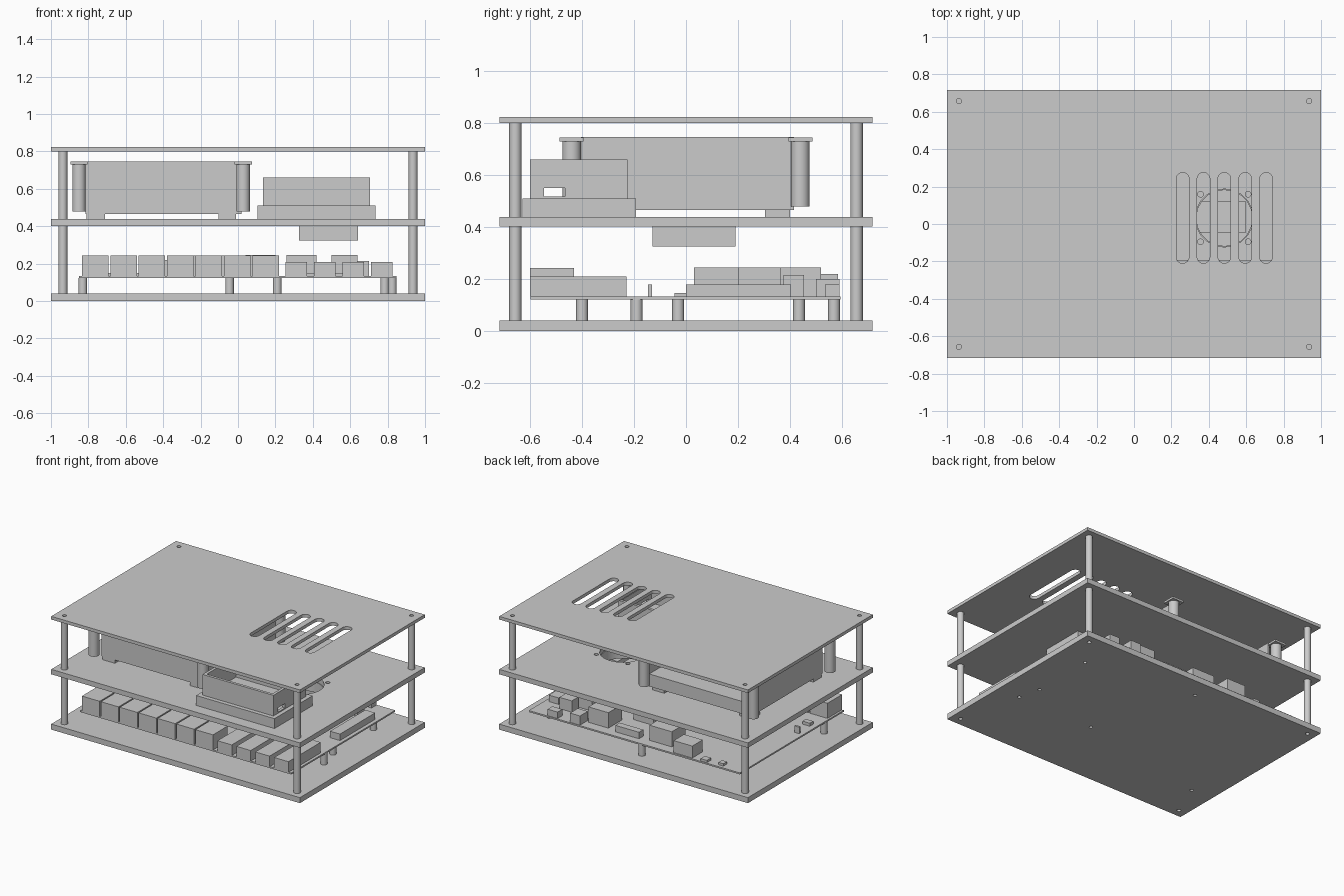
import bpy, bmesh, math
from mathutils import Matrix

cube = bpy.data.objects.get("Cube")
if cube:
    bpy.data.objects.remove(cube, do_unlink=True)

grey = bpy.data.materials.new("plain_grey")
grey.use_nodes = True
grey.diffuse_color = (0.6, 0.6, 0.6, 1)
grey.node_tree.nodes["Principled BSDF"].inputs["Base Color"].default_value = (0.6, 0.6, 0.6, 1)


def finish(name, bm):
    mesh = bpy.data.meshes.new(name)
    bm.to_mesh(mesh)
    bm.free()
    mesh.materials.append(grey)
    obj = bpy.data.objects.new(name, mesh)
    bpy.context.collection.objects.link(obj)
    return obj


def box(name, x, y, z):
    """Box from (min, max) ranges on each axis."""
    bm = bmesh.new()
    size = [r[1] - r[0] for r in (x, y, z)]
    mid = [(r[0] + r[1]) / 2 for r in (x, y, z)]
    bmesh.ops.create_cube(bm, size=1, matrix=Matrix.Translation(mid) @ Matrix.Diagonal((*size, 1)))
    return finish(name, bm)


def cylinder(name, x, y, z, radius, sides=32):
    bm = bmesh.new()
    bmesh.ops.create_cone(bm, cap_ends=True, segments=sides, radius1=radius, radius2=radius,
                          depth=z[1] - z[0], matrix=Matrix.Translation((x, y, sum(z) / 2)))
    for f in bm.faces:
        f.smooth = len(f.verts) == 4
    for e in bm.edges:
        e.smooth = all(f.smooth for f in e.link_faces)
    return finish(name, bm)


def slot(name, x, y, z, radius):
    """Vertical prism with a rounded-end outline running along y."""
    bm = bmesh.new()
    verts = []
    for end, start in ((y[1] - radius, 0), (y[0] + radius, math.pi)):
        for i in range(13):
            a = start + math.pi * i / 12
            verts.append(bm.verts.new((x + radius * math.cos(a), end + radius * math.sin(a), z[0])))
    face = bm.faces.new(verts)
    new = bmesh.ops.extrude_face_region(bm, geom=[face])["geom"]
    bmesh.ops.translate(bm, vec=(0, 0, z[1] - z[0]),
                        verts=[v for v in new if isinstance(v, bmesh.types.BMVert)])
    bmesh.ops.recalc_face_normals(bm, faces=bm.faces)
    return finish(name, bm)


def cut(obj, cutters):
    """Subtract the cutters, bake the result and remove them."""
    for c in cutters:
        c.hide_render = True
        mod = obj.modifiers.new("cut", "BOOLEAN")
        mod.operation = "DIFFERENCE"
        mod.solver = "EXACT"
        mod.object = c
    bpy.context.view_layer.update()
    baked = bpy.data.meshes.new_from_object(obj.evaluated_get(bpy.context.evaluated_depsgraph_get()))
    obj.modifiers.clear()
    obj.data = baked
    for c in cutters:
        bpy.data.objects.remove(c, do_unlink=True)


corners = [(sx * 0.936, sy * 0.657) for sx in (-1, 1) for sy in (-1, 1)]
standoffs = [(0.785, 0.435), (0.785, -0.03), (0.825, -0.19),
             (0.21, -0.19), (-0.045, 0.57), (-0.83, -0.4)]
W, D = (-1, 1), (-0.717, 0.717)
fan_x, fan_y = 0.483, 0.032
THROUGH = (-0.1, 1)


def holes(points, radius=0.014):
    return [cylinder("hole_cutter", x, y, THROUGH, radius, 20) for x, y in points]


# Three stacked plates
bottom = box("bottom_plate", W, D, (0, 0.04))
cut(bottom, holes(corners) + holes(standoffs, 0.012))
middle = box("middle_plate", W, D, (0.402, 0.438))
fan_screws = [(fan_x + sx * 0.127, fan_y + sy * 0.127) for sx in (-1, 1) for sy in (-1, 1)]
cut(middle, holes(fan_screws, 0.015) + holes([(fan_x, fan_y)], 0.155))
top = box("top_plate", W, D, (0.8, 0.823))
cut(top, holes(corners) +
    [slot("vent_cutter", fan_x + i * 0.1115, (-0.21, 0.275), THROUGH, 0.034) for i in range(-2, 3)])

# Corner pillars between the plates
for x, y in corners:
    cylinder("lower_pillar", x, y, (0.04, 0.402), 0.0235)
    cylinder("upper_pillar", x, y, (0.438, 0.8), 0.0235)

# Fan frame under the middle plate
fan = box("fan_frame", (fan_x - 0.158, fan_x + 0.158), (fan_y - 0.16, fan_y + 0.158), (0.325, 0.402))
cut(fan, holes([(fan_x, fan_y)], 0.15))

# Circuit board on standoffs
box("circuit_board", (-0.85, 0.847), (-0.598, 0.595), (0.122, 0.133))
for x, y in standoffs:
    cylinder("board_standoff", x, y, (0.04, 0.122), 0.023)

# Row of blocks along the front edge of the board
PCB = 0.133
for i in range(7):
    x = -0.835 + i * 0.152
    box("relay", (x, x + 0.142), (-0.6, -0.432), (PCB, 0.243))
for i in range(4):
    x = 0.255 + i * 0.152
    box("terminal_block", (x, x + 0.115), (-0.6, -0.23), (PCB, 0.21))

# Other board parts: name, x range, y range, top height
for name, x, y, z in [
    ("low_connector", (0.74, 0.82), (0, 0.405), 0.18),
    ("flat_chip", (0.3, 0.6), (-0.045, 0.12), 0.147),
    ("tall_block", (0.26, 0.42), (0.365, 0.52), 0.245),
    ("inner_block", (0.5, 0.64), (0.2, 0.365), 0.245),
    ("hidden_block", (0.04, 0.2), (0.03, 0.315), 0.245),
    ("rear_block", (-0.25, -0.07), (0.365, 0.52), 0.243),
    ("rear_socket", (-0.46, -0.31), (0.465, 0.585), 0.22),
    ("rear_header", (0, 0.19), (0.49, 0.54), 0.18),
    ("small_socket", (0.44, 0.52), (0.5, 0.59), 0.2),
    ("side_socket", (0.6, 0.7), (0.375, 0.455), 0.215),
    ("corner_socket", (0.62, 0.7), (0.535, 0.59), 0.18),
    ("small_chip", (-0.58, -0.53), (0.54, 0.59), 0.15),
    ("small_chip", (-0.7, -0.66), (0.53, 0.57), 0.15),
    ("edge_chip", (-0.82, -0.78), (-0.146, -0.13), 0.18),
    ("edge_chip", (-0.81, -0.75), (-0.305, -0.265), 0.155),
]:
    box(name, x, y, (PCB, z))

# Large power unit with an open terminal bay at the back
unit = box("power_unit", (-0.815, 0.02), (-0.405, 0.415), (0.465, 0.747))
cut(unit, [box("bay_cutter", (-0.8, 0.005), (0.27, 0.5), (0.555, 0.9))])
for x in ((-0.81, -0.71), (-0.105, -0.01)):
    for y in ((-0.4, -0.305), (0.305, 0.4)):
        box("power_unit_foot", x, y, (0.438, 0.465))
for x in (-0.85, 0.028):
    for y in (-0.44, 0.44):
        cylinder("clamp_post", x, y, (0.48, 0.73), 0.036)
        box("clamp_cap", (x - 0.046, x + 0.046), (y - 0.046, y + 0.046), (0.73, 0.745))

# Open tray with a stepped base and a slit through both side walls
box("tray_base", (0.105, 0.735), (-0.63, -0.193), (0.438, 0.51))
tray = box("tray_walls", (0.135, 0.705), (-0.6, -0.225), (0.51, 0.66))
cut(tray, [box("tray_cutter", (0.155, 0.685), (-0.58, -0.245), (0.4, 0.9)),
           box("slit_cutter", (0, 0.9), (-0.546, -0.466), (0.518, 0.55))])
